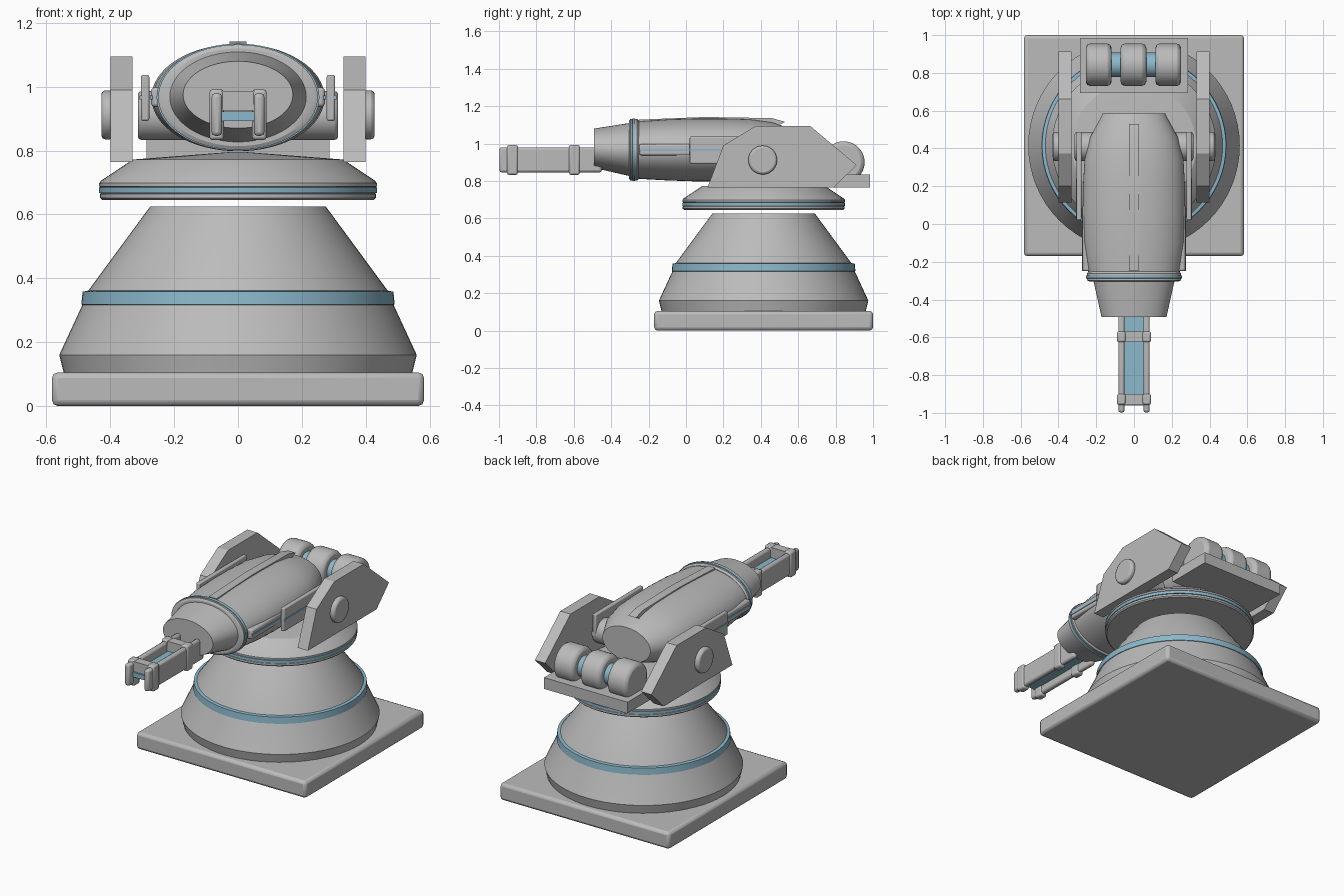
import bpy, bmesh, math
from mathutils import Matrix

if "Cube" in bpy.data.objects:
    bpy.data.objects.remove(bpy.data.objects["Cube"])


def material(name, rgb):
    m = bpy.data.materials.new(name)
    m.diffuse_color = (*rgb, 1)
    m.use_nodes = True
    m.node_tree.nodes["Principled BSDF"].inputs["Base Color"].default_value = m.diffuse_color
    return m


GREY = material("grey metal", (0.5, 0.5, 0.5))
BLUE = material("pale blue", (0.26, 0.48, 0.60))
CY = 0.415      # turret axis along y


def finish(bm, name, mat, bevel=0, segments=2):
    bmesh.ops.recalc_face_normals(bm, faces=bm.faces)
    me = bpy.data.meshes.new(name)
    bm.to_mesh(me)
    bm.free()
    ob = bpy.data.objects.new(name, me)
    bpy.context.collection.objects.link(ob)
    me.materials.append(mat)
    if bevel:
        mod = ob.modifiers.new("Bevel", 'BEVEL')
        mod.width, mod.segments = bevel, segments
        mod.limit_method = 'ANGLE'
    bpy.ops.object.select_all(action='DESELECT')
    ob.select_set(True)
    bpy.context.view_layer.objects.active = ob
    bpy.ops.object.shade_smooth_by_angle(angle=math.radians(28))
    return ob


def box(name, x, y, z, mat=GREY, bevel=0):
    bm = bmesh.new()
    bmesh.ops.create_cube(bm, size=1)
    for v in bm.verts:
        for i, (a, b) in enumerate((x, y, z)):
            v.co[i] = a if v.co[i] < 0 else b
    return finish(bm, name, mat, bevel)


def loft(name, rings, mat=GREY, bevel=0):
    """Skin closed rings of points and cap both ends."""
    bm = bmesh.new()
    loops = [[bm.verts.new(p) for p in ring] for ring in rings]
    n = len(loops[0])
    for a, b in zip(loops, loops[1:]):
        for i in range(n):
            j = (i + 1) % n
            bm.faces.new((a[i], a[j], b[j], b[i]))
    bm.faces.new(loops[0])
    bm.faces.new(loops[-1])
    return finish(bm, name, mat, bevel)


def angles(n=64):
    return [2 * math.pi * i / n for i in range(n)]


def lathe(name, profile, mat=GREY):
    """Round part about the vertical turret axis; profile is (radius, z)."""
    return loft(name, [[(r * math.cos(t), CY + r * math.sin(t), z) for t in angles()]
                       for r, z in profile], mat)


def oval(name, sections, mat=GREY):
    """Elliptical part along y; sections are (y, half width, half height, centre z)."""
    return loft(name, [[(rx * math.cos(t), y, zc + rz * math.sin(t)) for t in angles()]
                       for y, rx, rz, zc in sections], mat)


def cylinder_x(name, x0, x1, y, z, r, mat=GREY, bevel=0):
    return loft(name, [[(x, y + r * math.cos(t), z + r * math.sin(t)) for t in angles(40)]
                       for x in (x0, x1)], mat, bevel)


def span(s, a, b):
    """Mirror an x interval to side s."""
    return tuple(sorted((s * a, s * b)))


# Foundation slab and flared pedestal
box("foundation_slab", (-0.583, 0.583), (-0.17, 1.0), (0, 0.105), bevel=0.018)
lathe("pedestal", [(0.545, 0.10), (0.56, 0.16), (0.487, 0.318), (0.47, 0.36), (0.275, 0.625)])
lathe("pedestal_band", [(0.483, 0.315), (0.491, 0.318), (0.487, 0.358), (0.47, 0.361)], BLUE)

# Rotating turntable
lathe("turntable", [(0.425, 0.645), (0.433, 0.652), (0.433, 0.664), (0.425, 0.668),
                    (0.425, 0.684), (0.435, 0.688), (0.435, 0.698), (0.43, 0.705),
                    (0.33, 0.772), (0.03, 0.795)])
lathe("turntable_band", [(0.42, 0.665), (0.435, 0.667), (0.435, 0.685), (0.42, 0.687)], BLUE)

# Side brackets with hub caps
outline = [(0.115, 0.765), (0.2, 0.99), (0.374, 1.095), (0.663, 1.095), (0.912, 0.885), (0.79, 0.765)]
for s, side in ((-1, "left"), (1, "right")):
    loft("bracket_" + side, [[(s * x, y, z) for y, z in outline] for x in (0.33, 0.40)])
    cylinder_x("hub_cap_" + side, *span(s, 0.39, 0.428), CY - 0.005, 0.912, 0.077, bevel=0.012)
    # Cheek plates and side rails on the gun body, each with a blue stripe
    box("cheek_plate_" + side, span(s, 0.278, 0.304), (0.02, 0.487), (0.893, 1.037), bevel=0.006)
    box("cheek_stripe_" + side, span(s, 0.30, 0.308), (0.02, 0.24), (0.96, 0.972), BLUE)
    box("side_rail_" + side, span(s, 0.22, 0.272), (-0.25, 0.10), (0.937, 0.998), bevel=0.01)
    box("rail_stripe_" + side, span(s, 0.268, 0.276), (-0.25, 0.05), (0.96, 0.972), BLUE)
cylinder_x("pivot_axle", -0.314, 0.314, CY - 0.005, 0.91, 0.077, bevel=0.012)

# Rear tray with three rollers on a blue shaft
box("rear_tray", (-0.287, 0.287), (0.693, 0.985), (0.765, 0.835))
cylinder_x("roller_shaft", -0.2, 0.2, 0.843, 0.90, 0.064, BLUE)
for i, x in enumerate((-0.187, -0.003, 0.181)):
    cylinder_x(f"roller_{i + 1}", x - 0.068, x + 0.068, 0.843, 0.90, 0.112, bevel=0.022)

# Gun body, spine and collar
oval("gun_body", [(-0.26, 0.242, 0.153, 0.965), (-0.10, 0.266, 0.163, 0.966),
                  (0.05, 0.271, 0.168, 0.966), (0.20, 0.27, 0.168, 0.966),
                  (0.34, 0.262, 0.164, 0.966), (0.46, 0.232, 0.148, 0.966),
                  (0.585, 0.165, 0.105, 0.966)])
spine = [(-0.25, 1.05), (0.40, 1.05), (0.53, 1.116), (0.46, 1.136), (0.1, 1.142), (-0.25, 1.128)]
loft("top_spine", [[(x, y, z) for y, z in spine] for x in (-0.026, 0.026)])
oval("collar", [(-0.305, 0.235, 0.153, 0.967), (-0.298, 0.25, 0.165, 0.967),
                (-0.262, 0.25, 0.165, 0.967), (-0.252, 0.24, 0.155, 0.967)])
oval("collar_band", [(-0.288, 0.245, 0.16, 0.967), (-0.287, 0.255, 0.168, 0.967),
                     (-0.272, 0.255, 0.168, 0.967), (-0.271, 0.245, 0.16, 0.967)], BLUE)

# Tapered nose
oval("nose", [(-0.30, 0.215, 0.142, 0.968), (-0.492, 0.172, 0.105, 0.975)])

# Twin-rail barrel with blue core and clamps
for s, side in ((-1, "left"), (1, "right")):
    box("barrel_rail_" + side, span(s, 0.05, 0.083), (-0.998, -0.45), (0.846, 0.98), bevel=0.012)
box("barrel_core", (-0.05, 0.05), (-0.96, -0.45), (0.893, 0.922), BLUE)
for i, y in enumerate((-0.928, -0.597)):
    box(f"clamp_bridge_{i + 1}", (-0.07, 0.07), (y - 0.027, y + 0.027), (0.925, 0.987))
    for s, side in ((-1, "left"), (1, "right")):
        box(f"clamp_{i + 1}_{side}", span(s, 0.044, 0.09), (y - 0.029, y + 0.029),
            (0.833, 0.992), bevel=0.01)
